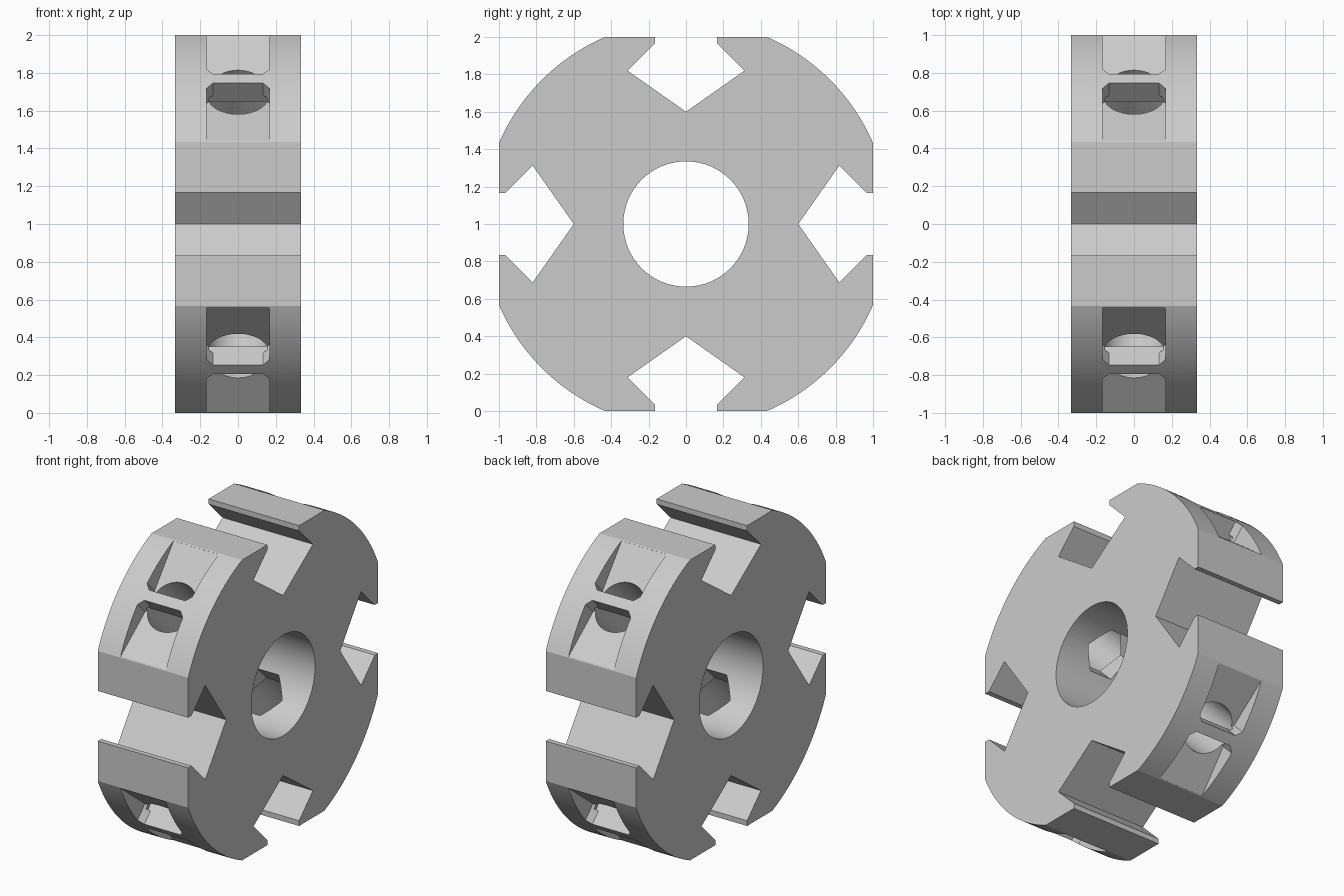
import bpy, bmesh
from math import sin, cos, pi, radians, atan2, hypot
from mathutils import Matrix

if "Cube" in bpy.data.objects:
    bpy.data.objects.remove(bpy.data.objects["Cube"], do_unlink=True)

HALF = 0.333                      # half width of the wheel
CENTRE = Matrix.Translation((0, 0, 1))

grey = bpy.data.materials.new("plain_grey")
grey.use_nodes = True
grey.diffuse_color = (0.6, 0.6, 0.6, 1)
grey.node_tree.nodes["Principled BSDF"].inputs["Base Color"].default_value = (0.6, 0.6, 0.6, 1)


def prism(name, outline, low, high, matrix):
    """Closed prism over an outline; low may be a function of the second coordinate."""
    bottom = low if callable(low) else (lambda v: low)
    bm = bmesh.new()
    a = [bm.verts.new((x, v, bottom(v))) for x, v in outline]
    b = [bm.verts.new((x, v, high)) for x, v in outline]
    bm.faces.new(a)
    bm.faces.new(b)
    for i in range(len(a)):
        j = (i + 1) % len(a)
        bm.faces.new((a[i], a[j], b[j], b[i]))
    bm.transform(matrix)
    bmesh.ops.recalc_face_normals(bm, faces=bm.faces)
    mesh = bpy.data.meshes.new(name)
    bm.to_mesh(mesh)
    bm.free()
    mesh.materials.append(grey)
    obj = bpy.data.objects.new(name, mesh)
    bpy.context.collection.objects.link(obj)
    return obj


def ring(radius, count):
    return [(radius * cos(2 * pi * i / count), radius * sin(2 * pi * i / count))
            for i in range(count)]


# Wheel profile: one quarter with half a dovetail slot at each end, turned four times
slot = [(0, 0.6), (0.313, 0.82), (0.167, 0.965), (0.167, 1)]
rim_radius = hypot(1, 0.433)
start = atan2(1, 0.433)
end = atan2(0.433, 1)
arc = [(rim_radius * cos(start + (end - start) * i / 20),
        rim_radius * sin(start + (end - start) * i / 20)) for i in range(21)]
quarter = slot + arc + [(z, y) for y, z in reversed(slot[1:])]
outline = []
for k in range(4):
    c, s = cos(k * pi / 2), sin(k * pi / 2)
    outline += [(y * c + z * s, z * c - y * s) for y, z in quarter]

# Local (y, z, x) axes to world
along_x = CENTRE @ Matrix(((0, 0, 1, 0), (1, 0, 0, 0), (0, 1, 0, 0), (0, 0, 0, 1)))
wheel = prism("wheel_hub", outline, -HALF, HALF, along_x)
cutters = [prism("bore_cutter", ring(0.335, 96), -0.5, 0.5, along_x)]

# Rim pockets, radial holes and cross bars on the four diagonals
pocket = [(-0.167, 0.393), (0.167, 0.393), (0.167, 0.072),
          (0.133, 0.035), (-0.133, 0.035), (-0.167, 0.072)]
bar = [(-0.155, -0.0345), (0.155, -0.0345), (0.155, 0.0345), (-0.155, 0.0345)]


def floor(v):
    return 1.015 - 0.124 * (0.393 - abs(v))


for k in range(4):
    turn = CENTRE @ Matrix.Rotation(radians(45 + 90 * k), 4, 'X')
    cutters.append(prism("hex_hole_cutter", ring(0.16, 6), 0.2, 0.5, turn))
    cutters.append(prism("round_hole_cutter", ring(0.165, 64), 0.45, 1.0, turn))
    for side in (1, -1):
        shape = [(x, v * side) for x, v in pocket]
        cutters.append(prism("pocket_cutter", shape, floor, 1.25, turn))
    prism(f"cross_bar_{k + 1}", bar, 0.95, 1.02, turn)

for cutter in cutters:
    cutter.hide_render = True
    mod = wheel.modifiers.new("cut", 'BOOLEAN')
    mod.operation = 'DIFFERENCE'
    mod.solver = 'EXACT'
    mod.object = cutter

# Bake the cuts and drop the cutters
bpy.context.view_layer.update()
graph = bpy.context.evaluated_depsgraph_get()
cut_mesh = bpy.data.meshes.new_from_object(wheel.evaluated_get(graph))
wheel.modifiers.clear()
wheel.data = cut_mesh
for cutter in cutters:
    bpy.data.objects.remove(cutter, do_unlink=True)

# Smooth the rim, bore and holes, keeping hard edges
bpy.context.view_layer.update()
wheel.select_set(True)
bpy.context.view_layer.objects.active = wheel
bpy.ops.object.shade_smooth_by_angle(angle=radians(20))
